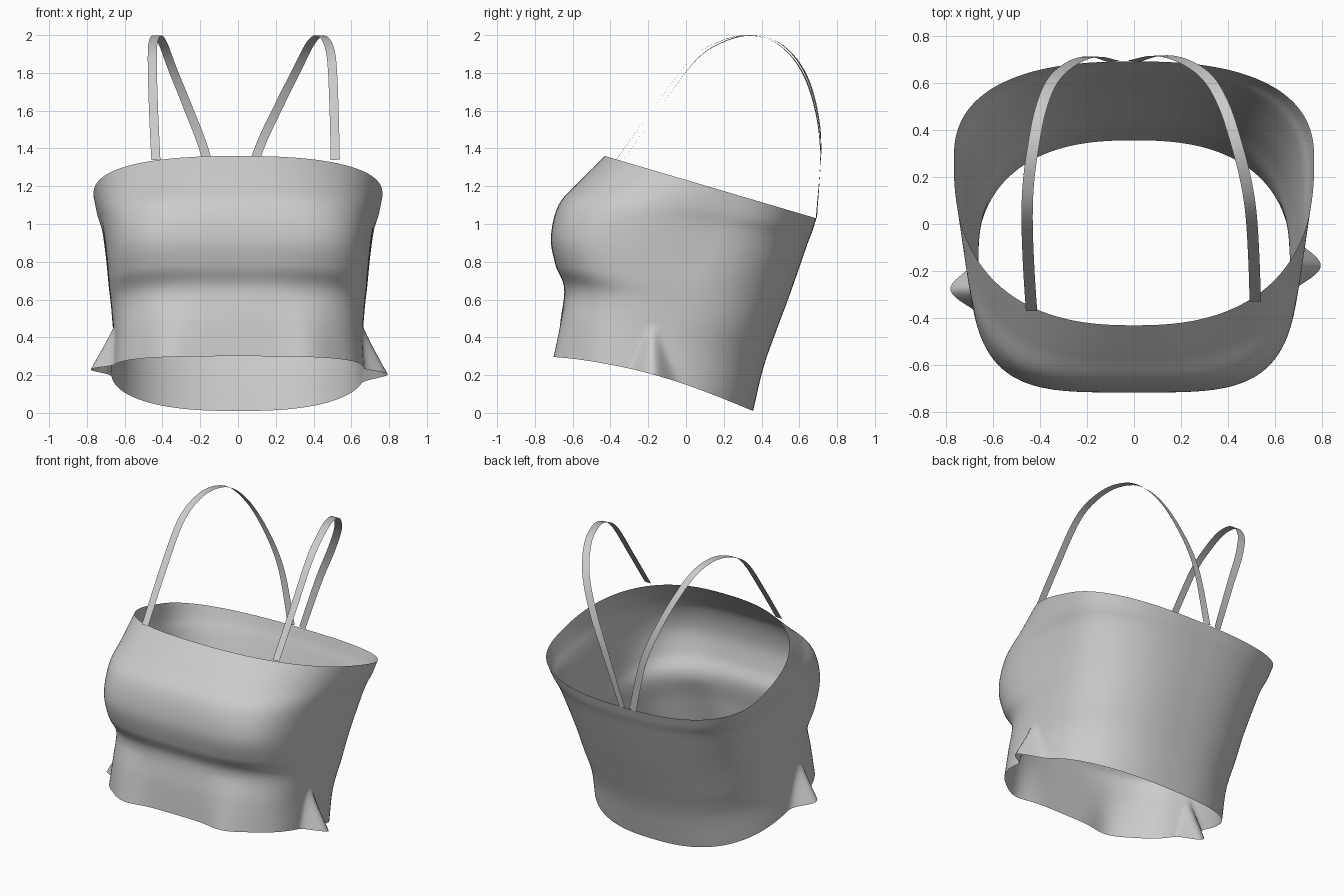
import bpy, math
from mathutils import Vector

if "Cube" in bpy.data.objects:
    bpy.data.objects.remove(bpy.data.objects["Cube"])


def spline(keys, u):
    """Catmull-Rom sample of a list of tuples, u in 0..1."""
    f = u * (len(keys) - 1)
    i = min(int(f), len(keys) - 2)
    t = f - i
    b, c = keys[i], keys[i + 1]
    a = keys[i - 1] if i > 0 else [2 * p - q for p, q in zip(b, c)]
    d = keys[i + 2] if i + 2 < len(keys) else [2 * q - p for p, q in zip(b, c)]
    return [0.5 * (2 * q + (r - p) * t + (2 * p - 5 * q + 4 * r - s) * t * t
                   + (3 * q - p - 3 * r + s) * t ** 3)
            for p, q, r, s in zip(a, b, c, d)]


def sheet(name, rows, closed):
    """Smooth open surface through equally long rows of points."""
    n = len(rows[0])
    faces = []
    for j in range(len(rows) - 1):
        for i in range(n if closed else n - 1):
            k = (i + 1) % n
            faces.append((j * n + i, j * n + k, (j + 1) * n + k, (j + 1) * n + i))
    me = bpy.data.meshes.new(name)
    me.from_pydata([p for r in rows for p in r], [], faces)
    me.polygons.foreach_set("use_smooth", [True] * len(me.polygons))
    ob = bpy.data.objects.new(name, me)
    bpy.context.collection.objects.link(ob)
    return ob


# Bodice: tilted superellipse rings from hem to neckline
# front y, front z, back y, back z, half width, y of widest point, front squareness
RINGS = [
    (-.68, .30, .355, .01, .67, -.20, 3.0),
    (-.665, .48, .41, .24, .66, -.15, 3.0),
    (-.645, .66, .48, .44, .67, -.05, 3.0),
    (-.69, .78, .54, .60, .685, .00, 3.6),
    (-.715, .93, .60, .77, .70, .10, 4.0),
    (-.675, 1.10, .645, .90, .72, .18, 3.6),
    (-.57, 1.22, .67, .965, .745, .23, 2.9),
    (-.43, 1.36, .69, 1.03, .765, .27, 2.45),
]
SEG, LEVELS = 220, 56


def bodice_point(v, ang):
    yf, zf, yb, zb, w, ys, nf = spline(RINGS, v)
    s, c = math.sin(ang), math.cos(ang)
    n = nf if c > 0 else 2.5
    r = (abs(s) ** n + abs(c) ** n) ** (-1 / n)
    x = w * r * s
    y = ys + r * c * ((yf - ys) if c > 0 else (ys - yb))
    t = (y - yf) / (yb - yf)
    low = max(0, 1 - v * 4)
    z = zf + (zb - zf) * t + .045 * low * math.sin(math.pi * min(max(t, 0), 1))
    # soft waves at the front of the hem
    if c > 0:
        y -= .045 * low * math.exp(-((abs(x) - .37) / .13) ** 2)
    # pointed flare at each side seam
    side = 1 if x > 0 else -1
    k = max(0, 1 - (z - .2) / .26)
    if k > 0 and abs(x) > .4:
        tip = -.18 if side > 0 else -.28
        d = abs(y - tip) / (.03 + .11 * k)
        if d < 1:
            x += side * .125 * min(k, 1.1) * (.5 + .5 * math.cos(math.pi * d))
    return (x, y, z)


sheet("bodice", [[bodice_point(j / LEVELS, 2 * math.pi * i / SEG) for i in range(SEG)]
                 for j in range(LEVELS + 1)], True)

# Shoulder straps: thin ribbons over the shoulder, meeting at centre back
PATH = [(.475, -.33, 1.34), (.478, -.14, 1.61), (.475, .05, 1.865), (.46, .2, 1.965),
        (.43, .35, 1.998), (.39, .5, 1.955), (.33, .62, 1.82), (.24, .69, 1.62),
        (.14, .715, 1.38), (.04, .69, 1.03)]


def strap(name, side):
    def at(u):
        x, y, z = spline(PATH, u)
        lean = (1 - u) if side < 0 else 0
        return Vector((side * x + .04 - .085 * u, y - .04 * lean, z))
    rows = []
    for j in range(49):
        u = j / 48
        p = at(u)
        tangent = at(min(1, u + .01)) - at(max(0, u - .01))
        outward = Vector((0, p.y - .2, p.z - 1.3))
        across = tangent.cross(outward).normalized() * .024
        rows.append([p - across, p + across])
    sheet(name, rows, False)


strap("strap_right", 1)
strap("strap_left", -1)
